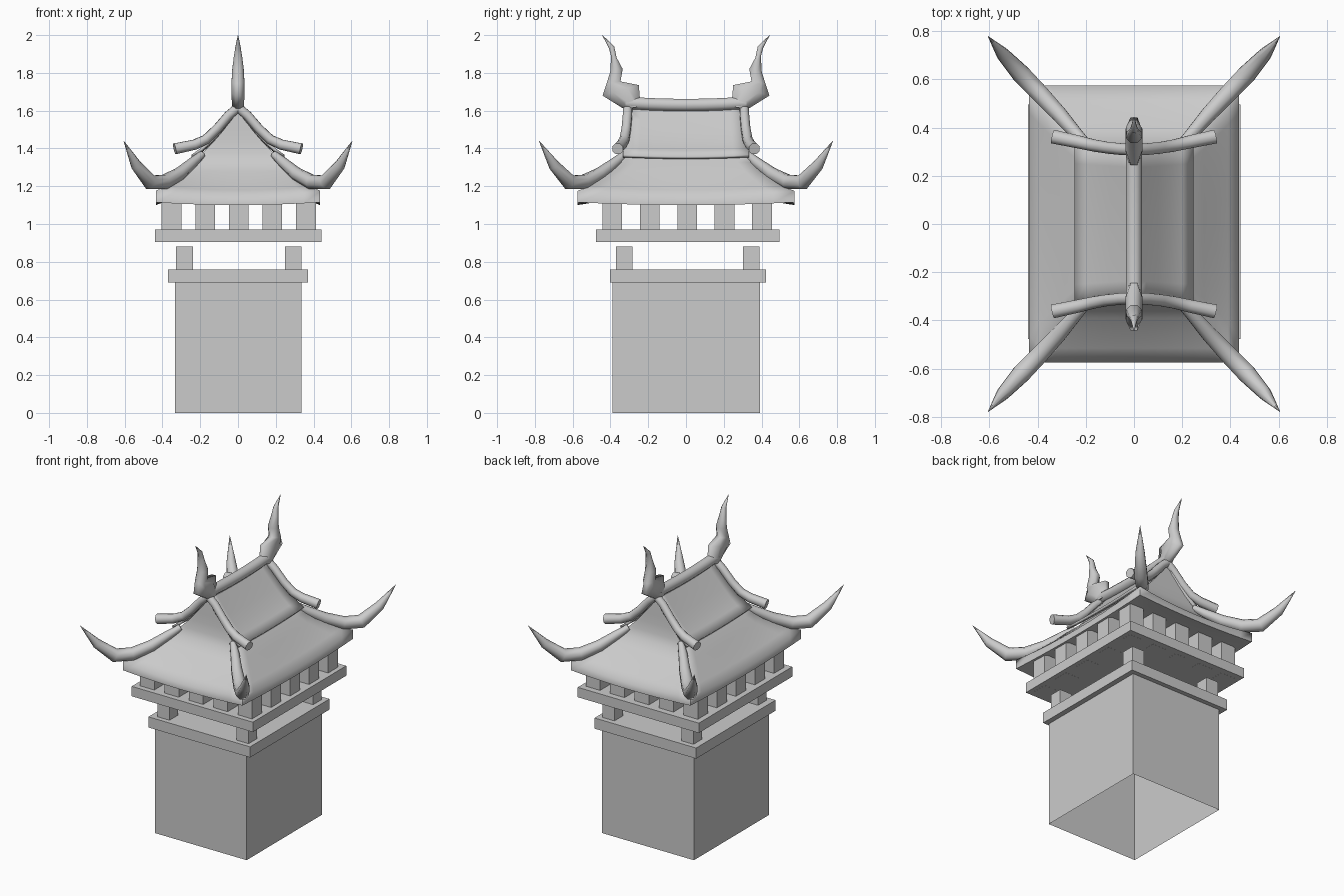
import bpy
import bmesh
from mathutils import Vector
from math import cos, sin, pi, radians

if "Cube" in bpy.data.objects:
    bpy.data.objects.remove(bpy.data.objects["Cube"], do_unlink=True)

GREY = (0.6, 0.6, 0.6, 1)
stone = bpy.data.materials.new("stone grey")
stone.use_nodes = True
stone.diffuse_color = GREY
stone.node_tree.nodes["Principled BSDF"].inputs["Base Color"].default_value = GREY


def finish(name, bm, smooth=None):
    """Turn a bmesh into a named, coloured object."""
    mesh = bpy.data.meshes.new(name)
    bm.to_mesh(mesh)
    bm.free()
    mesh.materials.append(stone)
    obj = bpy.data.objects.new(name, mesh)
    bpy.context.collection.objects.link(obj)
    if smooth:
        bpy.ops.object.select_all(action='DESELECT')
        obj.select_set(True)
        bpy.context.view_layer.objects.active = obj
        bpy.ops.object.shade_smooth_by_angle(angle=radians(smooth))
    return obj


def box(name, x, y, z, open_bottom=False):
    """Box between the given (low, high) pairs."""
    bm = bmesh.new()
    bmesh.ops.create_cube(bm, size=1)
    if open_bottom:
        base = [f for f in bm.faces if f.normal.z < -0.5]
        bmesh.ops.delete(bm, geom=base, context='FACES_ONLY')
    for v in bm.verts:
        v.co = [lo + (c + 0.5) * (hi - lo) for c, (lo, hi) in zip(v.co, (x, y, z))]
    return finish(name, bm)


def loft(name, rings, smooth=None):
    """Skin closed rings of equal length and cap both ends."""
    bm = bmesh.new()
    rows = [[bm.verts.new(p) for p in ring] for ring in rings]
    n = len(rows[0])
    for a, b in zip(rows, rows[1:]):
        for i in range(n):
            j = (i + 1) % n
            bm.faces.new((a[i], a[j], b[j], b[i]))
    bm.faces.new(rows[0])
    bm.faces.new(rows[-1])
    bmesh.ops.recalc_face_normals(bm, faces=bm.faces)
    return finish(name, bm, smooth)


# Section directions shared by the round parts
EIGHTHS = [2 * pi * (k + 0.5) / 8 for k in range(8)]


def tube(name, path):
    """Round bar along (position, radius) points, its section kept upright."""
    pts = [Vector(p) for p, r in path]
    rings = []
    for i, (p, r) in enumerate(path):
        t = (pts[min(i + 1, len(pts) - 1)] - pts[max(i - 1, 0)]).normalized()
        side = t.cross(Vector((0, 0, 1))).normalized()
        up = side.cross(t)
        rings.append([pts[i] + r * (cos(a) * side + sin(a) * up) for a in EIGHTHS])
    return loft(name, rings, 50)


# Base block (hollow underneath), ledge and corner posts
box("base_block", (-0.333, 0.336), (-0.39, 0.393), (0, 0.69), open_bottom=True)
box("lower_ledge", (-0.37, 0.37), (-0.403, 0.423), (0.69, 0.76))
for x in (-0.283, 0.293):
    for y in (-0.327, 0.345):
        box("corner_post", (x - 0.044, x + 0.044), (y - 0.044, y + 0.044), (0.76, 0.88))

# Upper ledge with a ring of short posts under the eaves
box("upper_ledge", (-0.44, 0.442), (-0.477, 0.495), (0.905, 0.97))
for i in range(5):
    for j in range(5):
        if i in (0, 4) or j in (0, 4):
            x = -0.352 + i * 0.178
            y = -0.39 + j * 0.198
            box("eave_post", (x - 0.052, x + 0.052), (y - 0.052, y + 0.052), (0.9045, 1.125))


# Main roof: concave hips rising into the gable
def roof_ring(hx, hy, z, lift=0.0, n=10):
    corners = [(-hx, -hy), (hx, -hy), (hx, hy), (-hx, hy)]
    ring = []
    for c in range(4):
        (x0, y0), (x1, y1) = corners[c], corners[(c + 1) % 4]
        for k in range(n):
            f = k / n
            ring.append((x0 + (x1 - x0) * f, y0 + (y1 - y0) * f,
                         z + lift * (2 * f - 1) ** 2))
    return ring


loft("main_roof", [roof_ring(*r) for r in (
    (0.38, 0.45, 1.12), (0.435, 0.575, 1.10, 0.015), (0.435, 0.575, 1.14, 0.035),
    (0.39, 0.515, 1.18, 0.02), (0.34, 0.45, 1.23, 0.01), (0.29, 0.39, 1.28),
    (0.245, 0.342, 1.327), (0.185, 0.325, 1.377), (0.13, 0.316, 1.435),
    (0.08, 0.312, 1.493), (0.03, 0.308, 1.557), (0.004, 0.306, 1.59))], 75)

# Upper roof sheet draped over the ridge
half = [(0.247, 1.366), (0.2, 1.4), (0.15, 1.444), (0.1, 1.498), (0.05, 1.556)]
profile = [(-x, z) for x, z in half] + [(0, 1.615)] + half[::-1]
bm = bmesh.new()
steps = 8
rows = []
for k in range(steps + 1):
    s = 2 * k / steps - 1
    rows.append([bm.verts.new((x, s * (0.312 + 0.09 * abs(x)), z - 0.009 * (1 - s * s)))
                 for x, z in profile])
for a, b in zip(rows, rows[1:]):
    for i in range(len(a) - 1):
        bm.faces.new((a[i], a[i + 1], b[i + 1], b[i]))
upper = finish("upper_roof", bm, 50)
sheet = upper.modifiers.new("thickness", 'SOLIDIFY')
sheet.thickness = 0.016
sheet.offset = -1

# Ridge beam, sagging a little in the middle
tube("ridge_beam", [((0, 0.32 * s, 1.63 + 0.012 * s * s), 0.035)
                    for s in (-1, -0.6, -0.3, 0, 0.3, 0.6, 1)])

# Ridge finials: (outer y, outer z, inner y, inner z, half width)
finial = [(0.33, 1.61, 0.24, 1.62, 0.031), (0.442, 1.68, 0.25, 1.735, 0.035),
          (0.42, 1.745, 0.347, 1.755, 0.034), (0.4, 1.81, 0.335, 1.82, 0.031),
          (0.397, 1.89, 0.367, 1.88, 0.022), (0.408, 1.93, 0.38, 1.94, 0.014),
          (0.444, 2.0, 0.442, 2.0, 0.001)]
for sy in (-1, 1):
    rings = []
    for yo, zo, yi, zi, w in finial:
        ring = []
        for a in EIGHTHS:
            f = 0.5 + 0.5 * cos(a) / cos(pi / 8)
            ring.append((w * sin(a) / cos(pi / 8), sy * (yo + (yi - yo) * f),
                         zo + (zi - zo) * f))
        rings.append(ring)
    loft("ridge_finial", rings, 75)

# Gable bars and upswept corner horns, mirrored to all four corners
gable_bar = [(0, 0.308, 1.617, 0.026), (0.05, 0.31, 1.575, 0.026),
             (0.11, 0.316, 1.505, 0.026), (0.17, 0.326, 1.448, 0.027),
             (0.23, 0.34, 1.42, 0.029), (0.335, 0.362, 1.398, 0.031)]
horn = [(0.19, 0.325, 1.368, 0.02), (0.24, 0.375, 1.325, 0.028),
        (0.31, 0.455, 1.265, 0.035), (0.39, 0.54, 1.222, 0.04),
        (0.465, 0.618, 1.222, 0.042), (0.54, 0.7, 1.312, 0.03),
        (0.605, 0.778, 1.44, 0.001)]
for sx in (-1, 1):
    for sy in (-1, 1):
        for name, path in (("gable_bar", gable_bar), ("corner_horn", horn)):
            tube(name, [((sx * x, sy * y, z), r) for x, y, z, r in path])
